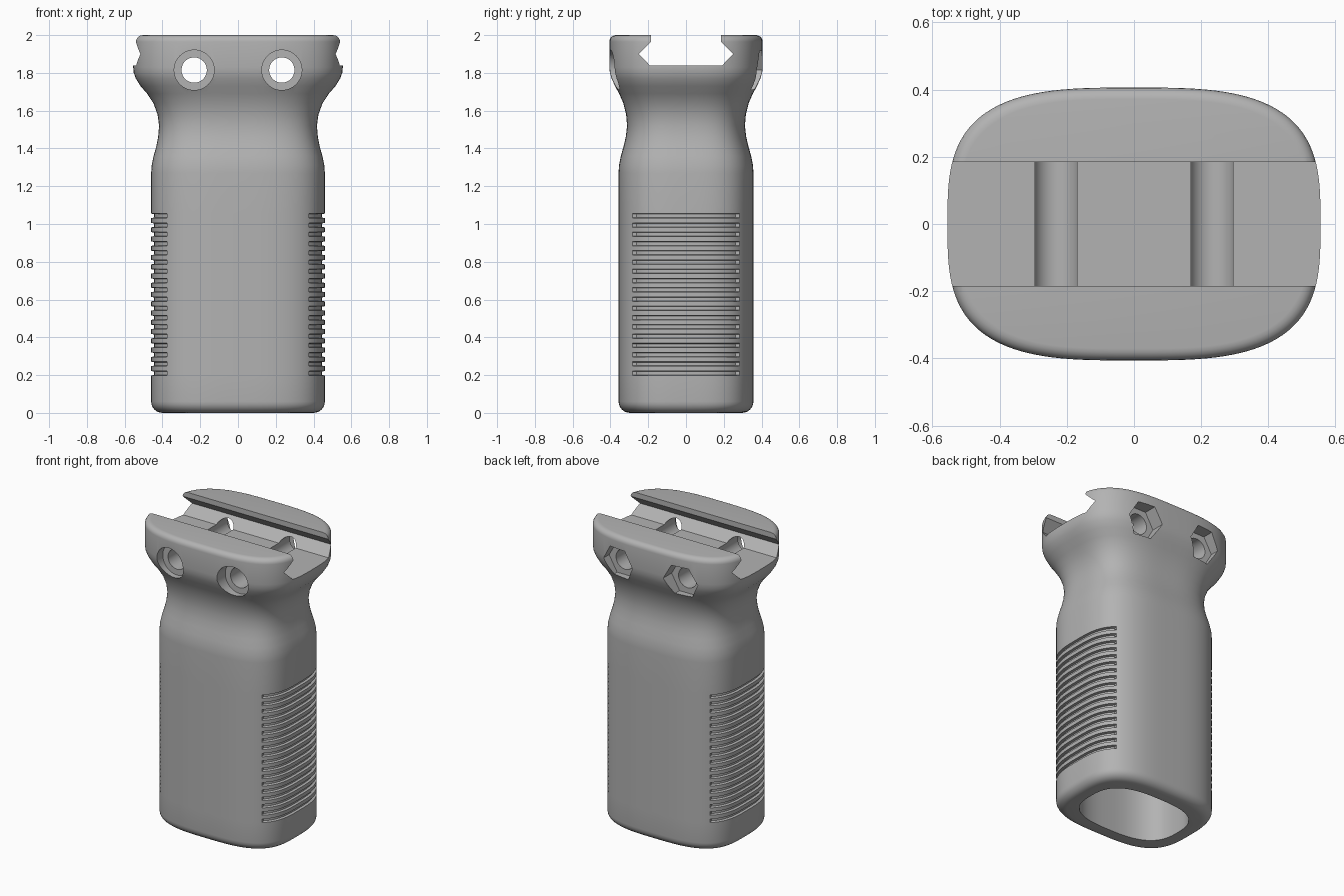
import bpy
import bmesh
from math import cos, sin, pi, copysign, radians
from mathutils import Matrix

if "Cube" in bpy.data.objects:
    bpy.data.objects.remove(bpy.data.objects["Cube"])

grey = bpy.data.materials.new("matte grey")
grey.use_nodes = True
COLOUR = (0.45, 0.45, 0.45, 1)
grey.diffuse_color = COLOUR
grey.node_tree.nodes["Principled BSDF"].inputs["Base Color"].default_value = COLOUR

SEGMENTS = 128


def oval(z, a, b, cut=0.0, power=3.2):
    """Squarish oval ring; cut pushes the two end walls inward."""
    ring = []
    for i in range(SEGMENTS):
        t = 2 * pi * (i + 0.5) / SEGMENTS
        x = copysign(abs(cos(t)) ** (2 / power), cos(t))
        y = copysign(abs(sin(t)) ** (2 / power), sin(t))
        inset = cut if abs(y * b) < 0.275 else 0
        ring.append((x * (a - inset), y * (b - inset), z))
    return ring


def loft(name, rings):
    bm = bmesh.new()
    loops = [[bm.verts.new(p) for p in ring] for ring in rings]
    for low, high in zip(loops, loops[1:]):
        n = len(low)
        for i in range(n):
            j = (i + 1) % n
            bm.faces.new((low[i], low[j], high[j], high[i]))
    bm.faces.new(loops[0][::-1])
    bm.faces.new(loops[-1])
    bmesh.ops.recalc_face_normals(bm, faces=bm.faces)
    mesh = bpy.data.meshes.new(name)
    bm.to_mesh(mesh)
    bm.free()
    mesh.materials.append(grey)
    obj = bpy.data.objects.new(name, mesh)
    bpy.context.collection.objects.link(obj)
    return obj


def bore(name, x, y0, y1, radius, sides):
    """Prism running along y, with a corner pointing along x."""
    angles = [2 * pi * i / sides for i in range(sides)]
    return loft(name, [[(x + radius * cos(t), y, 1.815 + radius * sin(t)) for t in angles]
                       for y in (y0, y1)])


# Grip body: rounded foot, grooved shaft, waist, flared head, rounded rim
A, B = 0.46, 0.357
rings = []
for i in range(7):
    t = i / 6 * pi / 2
    inset = 0.06 * (1 - sin(t))
    rings.append(oval(0.06 * (1 - cos(t)), A - inset, B - inset))
for i in range(18):
    z = 0.21 + i * 0.049
    for dz, cut in ((-0.012, 0), (-0.009, 0.016), (0.009, 0.016), (0.012, 0)):
        rings.append(oval(z + dz, A, B, cut))
for z, a, b in ((1.27, A, B), (1.31, 0.457, 0.355), (1.36, 0.447, 0.345),
                (1.41, 0.433, 0.331), (1.46, 0.423, 0.319), (1.52, 0.418, 0.312),
                (1.58, 0.426, 0.317), (1.64, 0.448, 0.332), (1.69, 0.481, 0.354),
                (1.73, 0.516, 0.376), (1.77, 0.541, 0.394), (1.80, 0.552, 0.403),
                (1.83, 0.555, 0.406)):
    rings.append(oval(z, a, b))
for i in range(6):
    t = i / 5 * pi / 2
    inset = 0.035 * (1 - cos(t))
    rings.append(oval(1.965 + 0.035 * sin(t), 0.555 - inset, 0.406 - inset))
grip = loft("vertical_grip", rings)

# Rail slot, hollow core and bolt holes
half = [(0.185, 2.1), (0.185, 1.965), (0.249, 1.9), (0.19, 1.838)]
slot = half + [(-y, z) for y, z in reversed(half)]
cutters = [
    loft("rail_slot_cutter", [[(x, y, z) for y, z in slot] for x in (-1, 1)]),
    loft("hollow_cutter", [oval(z, 0.345, 0.24, 0, 2.8) for z in (-0.1, 1.5)]),
]
for side in (-1, 1):
    x = side * 0.232
    cutters += [bore("bolt_hole_cutter", x, -0.6, 0.6, 0.067, 48),
                bore("bolt_head_cutter", x, -0.6, -0.315, 0.106, 48),
                bore("nut_pocket_cutter", x, 0.315, 0.6, 0.118, 6)]

bpy.ops.object.select_all(action="DESELECT")
bpy.context.view_layer.objects.active = grip
grip.select_set(True)
for cutter in cutters:
    cutter.hide_render = True
    mod = grip.modifiers.new(cutter.name, "BOOLEAN")
    mod.operation = "DIFFERENCE"
    mod.solver = "EXACT"
    mod.object = cutter
    bpy.ops.object.modifier_apply(modifier=mod.name)
    bpy.data.objects.remove(cutter)

bpy.ops.object.shade_smooth_by_angle(angle=radians(30))
